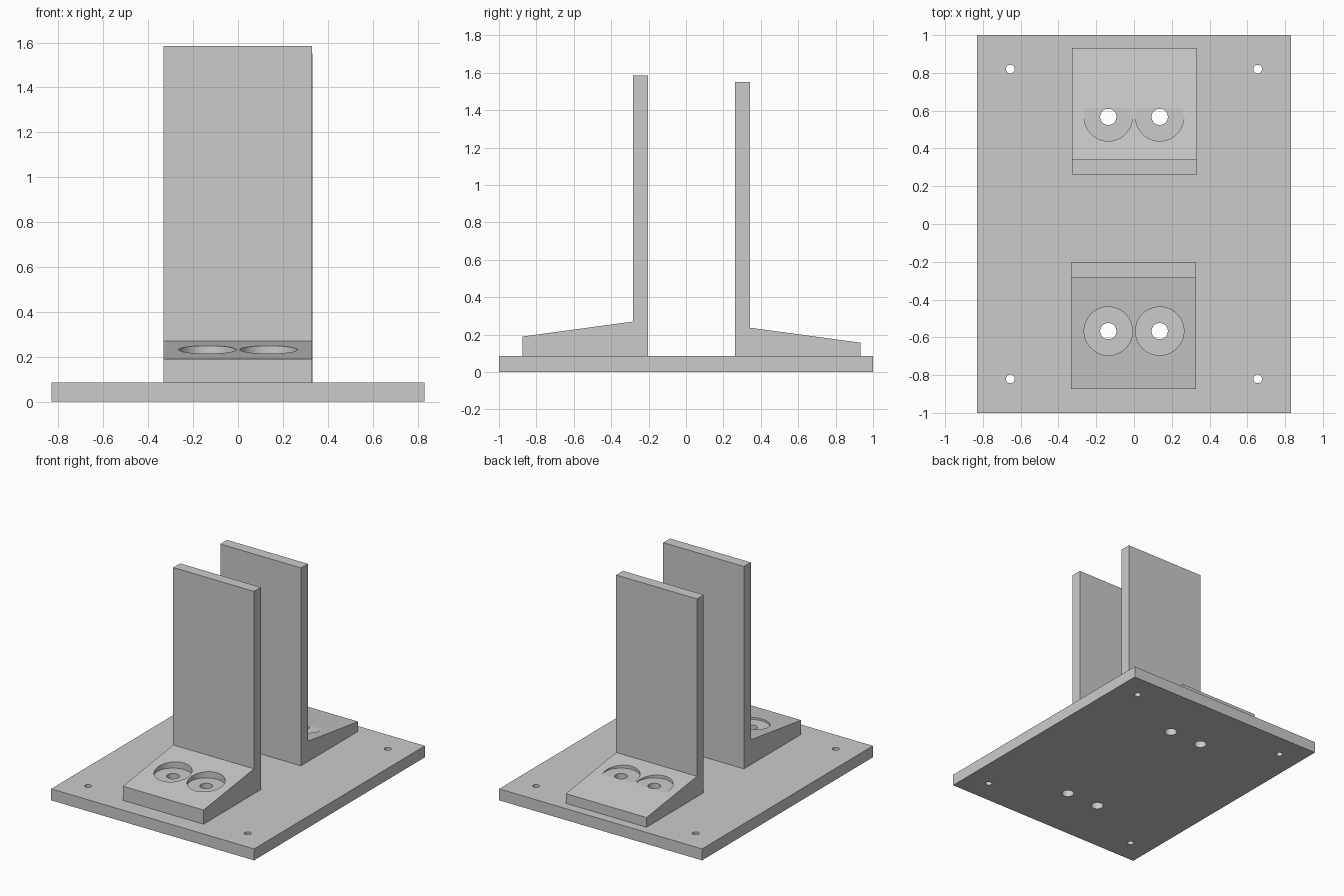
import bpy
import bmesh
import math
from mathutils import Matrix

cube = bpy.data.objects.get("Cube")
if cube:
    bpy.data.objects.remove(cube, do_unlink=True)

grey = bpy.data.materials.new("plain grey")
grey.use_nodes = True
grey.diffuse_color = (0.6, 0.6, 0.6, 1)
grey.node_tree.nodes["Principled BSDF"].inputs["Base Color"].default_value = grey.diffuse_color

BASE_TOP = 0.085
BORE_FLOOR = 0.2


def make_object(name, bm):
    bmesh.ops.recalc_face_normals(bm, faces=bm.faces)
    mesh = bpy.data.meshes.new(name)
    bm.to_mesh(mesh)
    bm.free()
    mesh.materials.append(grey)
    obj = bpy.data.objects.new(name, mesh)
    bpy.context.collection.objects.link(obj)
    return obj


def extruded(name, profile, half_width, offset=0):
    """Extrude a (y, z) outline along x."""
    bm = bmesh.new()
    face = bm.faces.new([bm.verts.new((offset - half_width, y, z)) for y, z in profile])
    ext = bmesh.ops.extrude_face_region(bm, geom=[face])
    verts = [v for v in ext["geom"] if isinstance(v, bmesh.types.BMVert)]
    bmesh.ops.translate(bm, verts=verts, vec=(2 * half_width, 0, 0))
    return make_object(name, bm)


def cylinders(name, specs, z0, z1):
    """Cutter of upright cylinders mirrored to all four quadrants."""
    bm = bmesh.new()
    for x, y, radius in specs:
        for sx in (-1, 1):
            for sy in (-1, 1):
                bmesh.ops.create_cone(
                    bm, cap_ends=True, segments=64, radius1=radius, radius2=radius,
                    depth=z1 - z0,
                    matrix=Matrix.Translation((sx * x, sy * y, (z0 + z1) / 2)))
    cutter = make_object(name, bm)
    cutter.hide_render = True
    return cutter


def cut(obj, cutter):
    mod = obj.modifiers.new("holes", 'BOOLEAN')
    mod.operation = 'DIFFERENCE'
    mod.solver = 'EXACT'
    mod.object = cutter
    bpy.context.view_layer.objects.active = obj
    bpy.ops.object.modifier_apply(modifier=mod.name)


def bracket(name, side, inner, drop, offset):
    """Upright plate with a sloping foot, facing outwards along y."""
    foot = inner + 0.67
    back = inner + 0.08
    top = 1.585 - drop
    outline = [(foot, BASE_TOP), (foot, 0.19 - drop), (back, 0.27 - drop),
               (back, top), (inner, top), (inner, BASE_TOP)]
    return extruded(name, [(side * y, z) for y, z in outline], 0.331, offset)


# Base plate and the two brackets, the rear one sitting slightly lower
base = extruded("base_plate", [(-1, 0), (1, 0), (1, BASE_TOP), (-1, BASE_TOP)], 0.832)
front = bracket("front_bracket", -1, 0.203, 0, -0.002)
rear = bracket("rear_bracket", 1, 0.262, 0.033, 0.002)

# Corner holes, bolt holes and flat-bottomed counterbores
drill = cylinders("drill_cutter", [(0.655, 0.82, 0.023), (0.136, 0.567, 0.043)], -0.1, 0.4)
bore = cylinders("counterbore_cutter", [(0.136, 0.567, 0.128)], BORE_FLOOR, 0.4)
cut(base, drill)
for part in (front, rear):
    cut(part, drill)
    cut(part, bore)
for cutter in (drill, bore):
    bpy.data.objects.remove(cutter, do_unlink=True)

# Smooth hole walls, crisp edges
bpy.ops.object.select_all(action='DESELECT')
for part in (base, front, rear):
    part.select_set(True)
bpy.context.view_layer.objects.active = base
bpy.ops.object.shade_smooth_by_angle(angle=math.radians(7))
